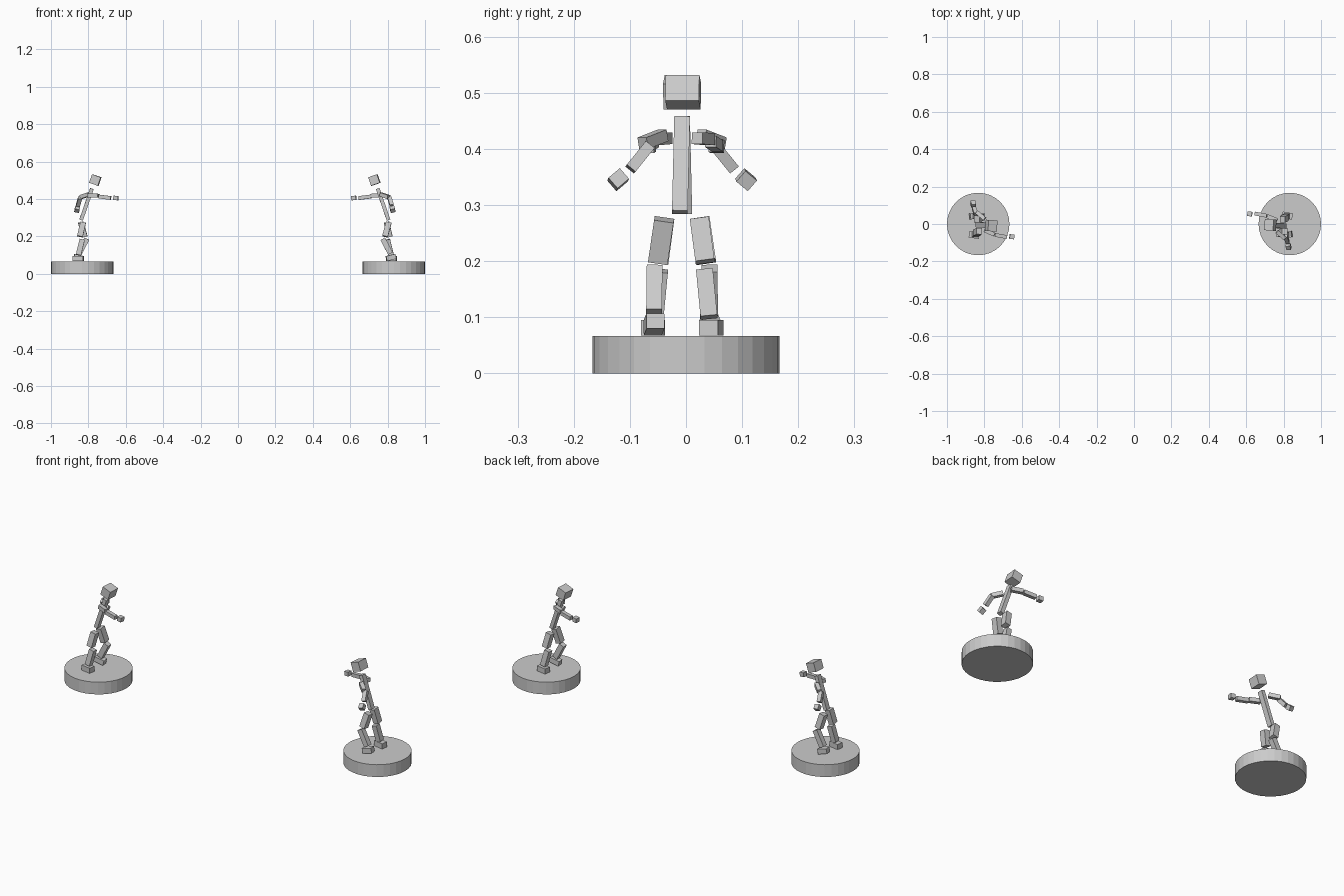
import bpy, math
from mathutils import Vector, Matrix

if "Cube" in bpy.data.objects:
    bpy.data.objects.remove(bpy.data.objects["Cube"])

grey = bpy.data.materials.new("plain_grey")
grey.diffuse_color = (0.6, 0.6, 0.6, 1)
grey.use_nodes = True
grey.node_tree.nodes["Principled BSDF"].inputs["Base Color"].default_value = grey.diffuse_color


def finish(name, matrix):
    ob = bpy.context.object
    ob.name = name
    ob.matrix_world = matrix
    ob.data.materials.append(grey)


def box(name, place, loc, size, rot):
    """Box with a centre, size and pitch / yaw / roll in degrees."""
    bpy.ops.mesh.primitive_cube_add(size=1)
    roll, pitch, yaw = [math.radians(a) for a in rot]
    turn = (Matrix.Rotation(yaw, 4, 'Z') @ Matrix.Rotation(pitch, 4, 'Y')
            @ Matrix.Rotation(roll, 4, 'X'))
    finish(name, place @ Matrix.Translation(loc) @ turn @ Matrix.Diagonal((*size, 1)))


def limb(name, place, a, b, depth, width):
    """Box running from a to b, its flat sides kept square to the walk direction."""
    bpy.ops.mesh.primitive_cube_add(size=1)
    a, b = Vector(a), Vector(b)
    axis = (b - a).normalized()
    ref = Vector((0, 0, 1)) if abs(axis.z) < 0.75 else Vector((1, 0, 0))
    side = axis.cross(ref).normalized()
    front = side.cross(axis)
    turn = Matrix((front, side, axis)).transposed().to_4x4()
    size = Matrix.Diagonal((depth, width, (b - a).length, 1))
    finish(name, place @ Matrix.Translation((a + b) / 2) @ turn @ size)


# limb name, start, end, depth, width (figure walks towards +x)
LIMBS = [
    ("torso", (0.011, 0.004, 0.287), (0.069, 0.0, 0.455), 0.02, 0.028),
    ("rear_upper_arm", (0.052, 0.034, 0.424), (0.010, 0.070, 0.410), 0.021, 0.021),
    ("rear_forearm", (0.006, 0.058, 0.406), (-0.006, 0.092, 0.364), 0.021, 0.02),
    ("front_upper_arm", (0.050, -0.027, 0.419), (0.104, -0.049, 0.417), 0.021, 0.021),
    ("front_forearm", (0.106, -0.051, 0.413), (0.170, -0.063, 0.405), 0.02, 0.02),
    ("front_thigh", (0.010, 0.032, 0.274), (0.030, 0.043, 0.199), 0.03, 0.035),
    ("front_shin", (0.042, 0.049, 0.187), (0.001, 0.050, 0.108), 0.028, 0.028),
    ("rear_thigh", (0.022, -0.031, 0.274), (0.005, -0.041, 0.199), 0.03, 0.034),
    ("rear_shin", (0.017, -0.040, 0.183), (-0.003, -0.048, 0.100), 0.028, 0.03),
]

# box name, centre, size, rotation in degrees
BOXES = [
    ("head", (0.087, -0.002, 0.501), (0.05, 0.06, 0.048), (0, 19, -4)),
    ("rear_hand", (-0.010, 0.114, 0.345), (0.025, 0.027, 0.025), (-40, 12, 5)),
    ("front_hand", (0.197, -0.061, 0.405), (0.025, 0.025, 0.023), (0, 5, -8)),
    ("front_foot", (-0.002, 0.050, 0.087), (0.052, 0.032, 0.027), (0, 14, 6)),
    ("rear_foot", (-0.004, -0.052, 0.081), (0.055, 0.034, 0.028), (0, 0, -10)),
]

# Two facing copies, each on its own round base
for label, sx, angle in (("left", -1, 0), ("right", 1, math.pi)):
    bpy.ops.mesh.primitive_cylinder_add(vertices=32, radius=0.167, depth=0.066)
    finish(label + "_base", Matrix.Translation((sx * 0.833, 0, 0.033)))
    place = Matrix.Translation((sx * 0.833 - 0.017, -0.007, 0)) @ Matrix.Rotation(angle, 4, 'Z')
    for name, a, b, depth, width in LIMBS:
        limb(f"{label}_{name}", place, a, b, depth, width)
    for name, loc, size, rot in BOXES:
        box(f"{label}_{name}", place, loc, size, rot)
